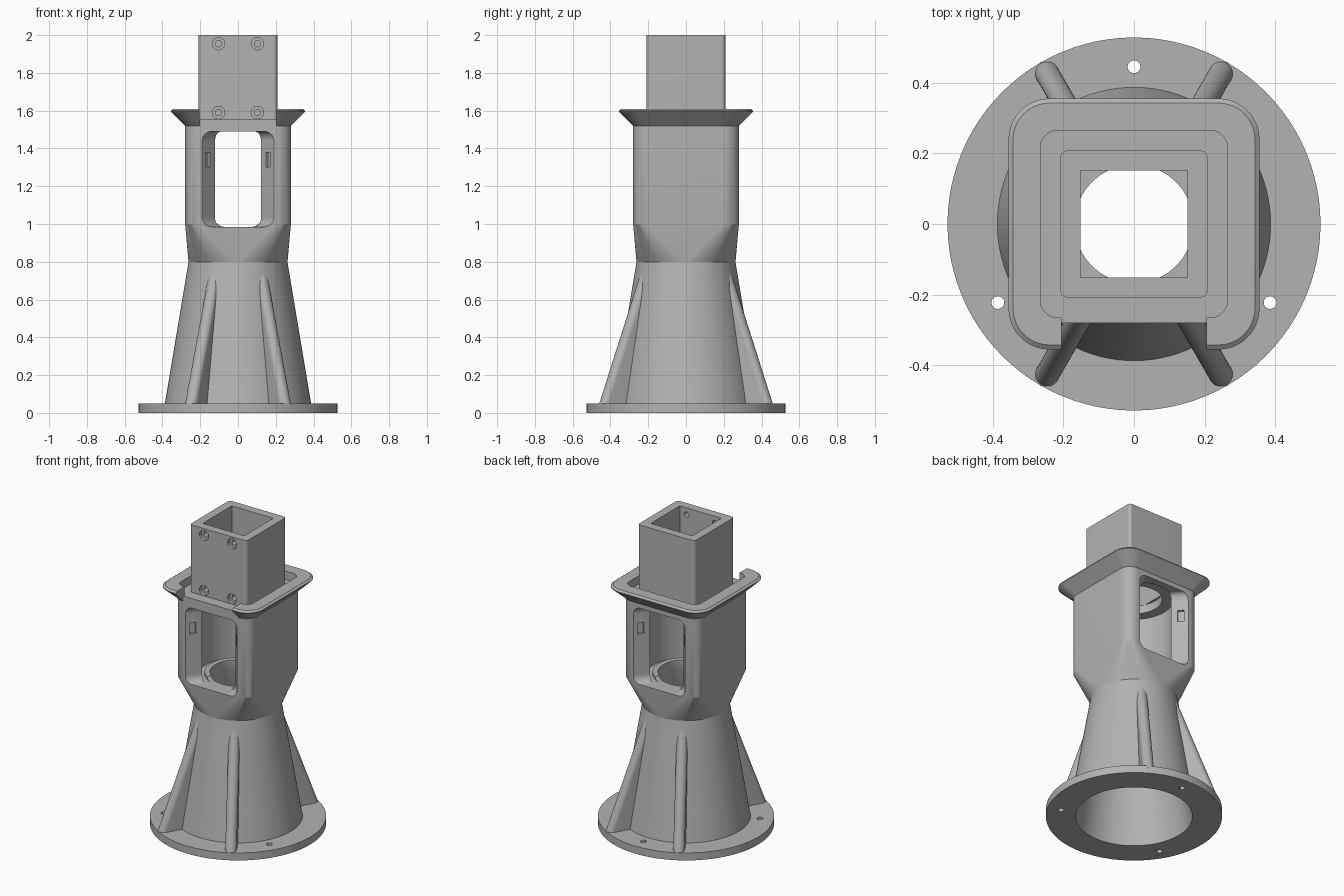
import bpy, bmesh
from math import pi, sin, cos, atan2, radians
from mathutils import Matrix

if "Cube" in bpy.data.objects:
    bpy.data.objects.remove(bpy.data.objects["Cube"])

grey = bpy.data.materials.new("light_grey")
grey.use_nodes = True
grey.diffuse_color = (0.45, 0.45, 0.45, 1)
grey.node_tree.nodes["Principled BSDF"].inputs["Base Color"].default_value = grey.diffuse_color

QUARTER = 24  # segments per quarter circle


def make(name, bm):
    bmesh.ops.remove_doubles(bm, verts=bm.verts, dist=1e-5)
    bmesh.ops.recalc_face_normals(bm, faces=bm.faces)
    mesh = bpy.data.meshes.new(name)
    bm.to_mesh(mesh)
    bm.free()
    mesh.materials.append(grey)
    obj = bpy.data.objects.new(name, mesh)
    bpy.context.collection.objects.link(obj)
    return obj


def rounded(hx, hy, r, z):
    """Rounded rectangle ring; a circle when hx = hy = r."""
    ring = []
    for q, (sx, sy) in enumerate(((1, 1), (-1, 1), (-1, -1), (1, -1))):
        for i in range(QUARTER + 1):
            a = (q + i / QUARTER) * pi / 2
            ring.append((sx * (hx - r) + r * cos(a), sy * (hy - r) + r * sin(a), z))
    return ring


def loft(name, rings):
    bm = bmesh.new()
    rows = [[bm.verts.new(p) for p in ring] for ring in rings]
    n = len(rows[0])
    for low, high in zip(rows, rows[1:]):
        for i in range(n):
            j = (i + 1) % n
            bm.faces.new((low[i], low[j], high[j], high[i]))
    bm.faces.new(rows[0][::-1])
    bm.faces.new(rows[-1])
    return make(name, bm)


def lathe(name, profile):
    """Revolve a closed (radius, height) profile."""
    bm = bmesh.new()
    n = QUARTER * 4
    rows = []
    for k in range(n):
        a = 2 * pi * k / n
        rows.append([bm.verts.new((r * cos(a), r * sin(a), z)) for r, z in profile])
    m = len(profile)
    for k in range(n):
        a, b = rows[k], rows[(k + 1) % n]
        for i in range(m):
            j = (i + 1) % m
            if profile[i][0] or profile[j][0]:
                bm.faces.new((a[i], b[i], b[j], a[j]))
    bmesh.ops.dissolve_degenerate(bm, edges=bm.edges, dist=1e-6)
    return make(name, bm)


def box(name, size, loc, turn=0):
    bm = bmesh.new()
    m = Matrix.Translation(loc) @ Matrix.Rotation(turn, 4, "Z") @ Matrix.Diagonal((*size, 1))
    bmesh.ops.create_cube(bm, size=1, matrix=m)
    return make(name, bm)


def cylinder(name, r, depth, loc, tilt=0):
    bm = bmesh.new()
    m = Matrix.Translation(loc) @ Matrix.Rotation(tilt, 4, "X")
    bmesh.ops.create_cone(bm, cap_ends=True, segments=32, radius1=r, radius2=r,
                          depth=depth, matrix=m)
    return make(name, bm)


def carve(obj, cutters):
    """Subtract the cutters, then discard them."""
    for c in cutters:
        c.hide_render = True
        mod = obj.modifiers.new("cut", "BOOLEAN")
        mod.operation, mod.solver, mod.object = "DIFFERENCE", "EXACT", c
    bpy.context.view_layer.update()
    graph = bpy.context.evaluated_depsgraph_get()
    mesh = bpy.data.meshes.new_from_object(obj.evaluated_get(graph))
    obj.modifiers.clear()
    obj.data = mesh
    for c in cutters:
        bpy.data.objects.remove(c)


parts = []

# Flange and hollow conical base with three bolt holes
base = lathe("flanged_cone_base", [(0.35, 0), (0.528, 0), (0.528, 0.05), (0.387, 0.05),
                                   (0.262, 0.8), (0.215, 0.8)])
carve(base, [cylinder("bolt_cutter", 0.018, 0.2, (0.445 * cos(a), 0.445 * sin(a), 0))
             for a in (radians(d) for d in (90, 210, 330))])
parts.append(base)


# Four sloping ribs with a rounded outer edge
def rib_ring(z):
    tip = 0.525 - 0.367 * (z - 0.05)
    mid = tip - 0.034
    inner = min(0.37 - 0.167 * (z - 0.05), mid - 0.001)
    arc = [(mid + 0.034 * cos(a), 0.034 * sin(a), z)
           for a in (pi * (i / 16 - 0.5) for i in range(17))]
    return [(inner, -0.034, z)] + arc + [(inner, 0.034, z)]


for k, deg in enumerate((60, 120, 240, 300)):
    rib = loft(f"rib_{k + 1}", [rib_ring(0.04), rib_ring(0.77)])
    rib.rotation_euler.z = radians(deg)
    parts.append(rib)

# Tower: round-to-square transition, square housing, flared collar and its trough
tower = loft("tower_housing", [rounded(h, h, r, z) for h, r, z in (
    (0.262, 0.262, 0.8), (0.28, 0.075, 1.0), (0.28, 0.075, 1.52),
    (0.355, 0.115, 1.595), (0.355, 0.115, 1.6), (0.342, 0.102, 1.61),
    (0.265, 0.05, 1.61), (0.265, 0.05, 1.555))])

# Bore with a raised seat ring, and the round chamber above it
bore = lathe("bore_cutter", [(0, 0.7), (0.215, 0.7), (0.215, 0.8), (0.168, 0.95), (0.168, 1.003),
                             (0.2, 1.003), (0.2, 0.985), (0.235, 0.985), (0.235, 1.5),
                             (0.168, 1.5), (0.168, 1.65), (0, 1.65)])
# Front and back windows, splayed outwards
window = loft("window_cutter", [rounded(w, 0.2525, 0.05, y) for w, y in (
    (0.207, -0.3), (0.121, -0.2), (0.121, 0.2), (0.207, 0.3))])
window.rotation_euler.x = pi / 2
window.location.z = 1.2375
# Small slots in the splayed window sides
slots = [box("slot_cutter", (0.038, 0.03, 0.075), (sx * 0.16, sy * 0.245, 1.34),
             atan2(-sy * 0.075, -sx * 0.065)) for sx in (1, -1) for sy in (1, -1)]
# Gap at the front of the collar
gap = [box("gap_cutter", (0.41, 0.15, 0.15), (0, -0.325, 1.63)),
       box("gap_face_cutter", (0.41, 0.15, 0.2), (0, -0.355, 1.6))]
carve(tower, [bore, window] + slots + gap)
parts.append(tower)

# Square tube with counterbored screw holes in its front wall
tube = loft("square_tube", [rounded(0.208, 0.208, 0.02, z) for z in (1.555, 2)])
cuts = [box("tube_bore_cutter", (0.304, 0.304, 1), (0, 0, 1.8))]
for x in (-0.103, 0.103):
    for z in (1.59, 1.955):
        cuts.append(cylinder("screw_cutter", 0.017, 0.2, (x, -0.2, z), pi / 2))
        cuts.append(cylinder("counterbore_cutter", 0.033, 0.04, (x, -0.208, z), pi / 2))
carve(tube, cuts)
parts.append(tube)

# Smooth the curved walls and keep the edges crisp
bpy.ops.object.select_all(action="DESELECT")
for p in parts:
    p.select_set(True)
bpy.context.view_layer.objects.active = base
bpy.ops.object.shade_smooth_by_angle(angle=radians(25))
